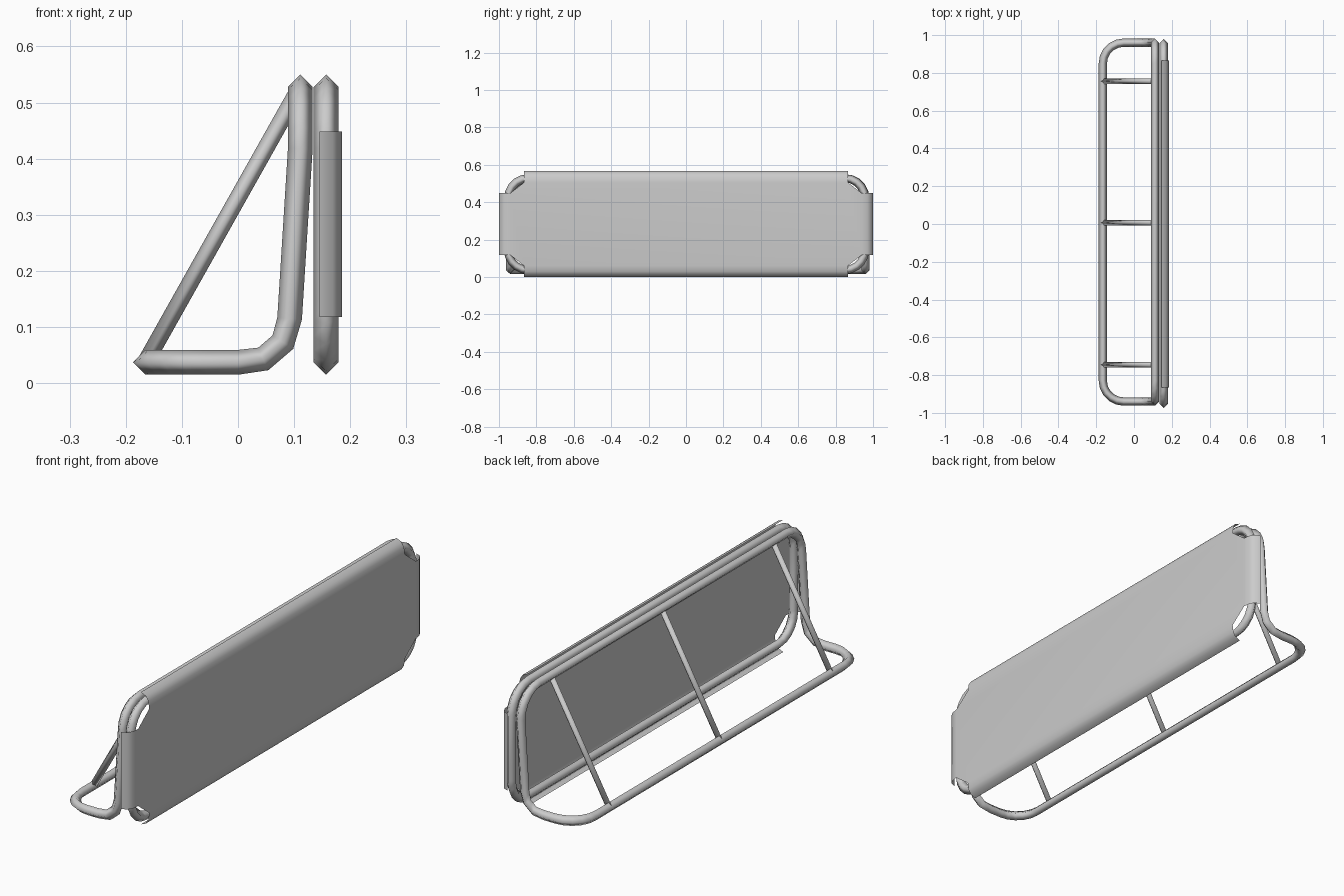
import bpy
import bmesh
from math import sin, cos, pi
from mathutils import Vector

cube = bpy.data.objects.get("Cube")
if cube:
    bpy.data.objects.remove(cube, do_unlink=True)

# One plain grey for everything
grey = bpy.data.materials.new("plain_grey")
grey.use_nodes = True
GREY = (0.6, 0.6, 0.6, 1)
grey.diffuse_color = GREY
grey.node_tree.nodes["Principled BSDF"].inputs["Base Color"].default_value = GREY


def finish(name, bm, fix_normals=True):
    if fix_normals:
        bmesh.ops.recalc_face_normals(bm, faces=bm.faces)
    mesh = bpy.data.meshes.new(name)
    for face in bm.faces:
        face.smooth = True
    bm.to_mesh(mesh)
    bm.free()
    mesh.materials.append(grey)
    obj = bpy.data.objects.new(name, mesh)
    bpy.context.collection.objects.link(obj)
    return obj


def tube(name, path, radius, normal, closed=True):
    """Sweep a four-sided section along a path, carrying the normal along."""
    bm = bmesh.new()
    path = [Vector(p) for p in path]
    count = len(path)
    normal = Vector(normal)
    rings = []
    for i, p in enumerate(path):
        before = path[i - 1] if closed or i else p
        after = path[(i + 1) % count] if closed or i < count - 1 else p
        along = (after - before).normalized()
        normal = (normal - along * normal.dot(along)).normalized()
        side = along.cross(normal)
        rings.append([bm.verts.new(p + d * radius)
                      for d in (normal, side, -normal, -side)])
    for i in range(count if closed else count - 1):
        a, b = rings[i], rings[(i + 1) % count]
        for k in range(4):
            n = (k + 1) % 4
            bm.faces.new((a[k], a[n], b[n], b[k]))
    if not closed:
        bm.faces.new(rings[0])
        bm.faces.new(rings[-1])
    return finish(name, bm)


TUBE = 0.022
LOW, HIGH = 0.037, 0.528
BEND = 0.11
STEPS = 5


def quarter(rising):
    """Corner offsets (along bar, away from bar) for one rounded bend."""
    angles = [pi / 2 * i / STEPS for i in range(STEPS + 1)]
    pts = [(BEND * (sin(a) - 1), BEND * (1 - cos(a))) for a in angles]
    return pts if rising else pts[::-1]


def mirrored_loop(half, shift):
    """Close a half path (y > 0) with its mirror image, then shift it in y."""
    other = [(x, -y, z) for x, y, z in reversed(half)]
    return [(x, y + shift, z) for x, y, z in half + other]


# Upright panel frame: a rounded rectangle
PANEL_X, PANEL_Y = 0.157, 0.955
half = [(PANEL_X, PANEL_Y + u, LOW + v) for u, v in quarter(True)]
half += [(PANEL_X, PANEL_Y + u, HIGH - v) for u, v in quarter(False)]
tube("panel_frame", mirrored_loop(half, 0.003), TUBE, (1, 0, 0))

# Stand frame: foot bar, bent sides and top bar in one loop
FOOT_X, TOP_X, STAND_Y = -0.165, 0.111, 0.95
half = [(FOOT_X + v, STAND_Y + u, LOW) for u, v in quarter(True)]
half += [(x, STAND_Y, z) for x, z in
         ((0, LOW), (0.045, 0.043), (0.08, 0.073), (0.092, 0.115))]
half += [(TOP_X, STAND_Y + u, HIGH - v) for u, v in quarter(False)]
tube("stand_frame", mirrored_loop(half, 0.01), TUBE, (0, 0, 1))

# Three slanted braces
for name, y in (("right", -0.745), ("middle", 0.007), ("left", 0.756)):
    tube("brace_" + name, [(FOOT_X, y, LOW), (TOP_X, y, HIGH)],
         0.015, (0, 1, 0), closed=False)

# Fabric panel: flat sheet with cut corners and four flaps curling round the frame
SHEET_X, MID_Z = 0.185, 0.283
FLAP = [(0.03, 0.004), (0.05, 0.016), (0.06, 0.04)]   # outward, backward
LONG, SHORT = (0.865, 0.223), (0.94, 0.165)
corners = []
for sy, sz in ((1, 1), (-1, 1), (-1, -1), (1, -1)):
    pair = [(sy * y, sz * z) for y, z in (SHORT, LONG)]
    corners += pair if sy * sz > 0 else pair[::-1]
bm = bmesh.new()
ring = [bm.verts.new((SHEET_X, y, MID_Z + z)) for y, z in corners]
bm.faces.new(ring)
outward = ((0, 0, 1), (0, -1, 0), (0, 0, -1), (0, 1, 0))
for i, direction in enumerate(outward):
    a, b = ring[2 * i + 1], ring[(2 * i + 2) % 8]
    edge = (a, b)
    starts = (a.co.copy(), b.co.copy())
    for out, back in FLAP:
        offset = Vector(direction) * out - Vector((back, 0, 0))
        new = [bm.verts.new(s + offset) for s in starts]
        bm.faces.new((edge[1], edge[0], new[0], new[1]))
        edge = new
finish("fabric_panel", bm, fix_normals=False)
